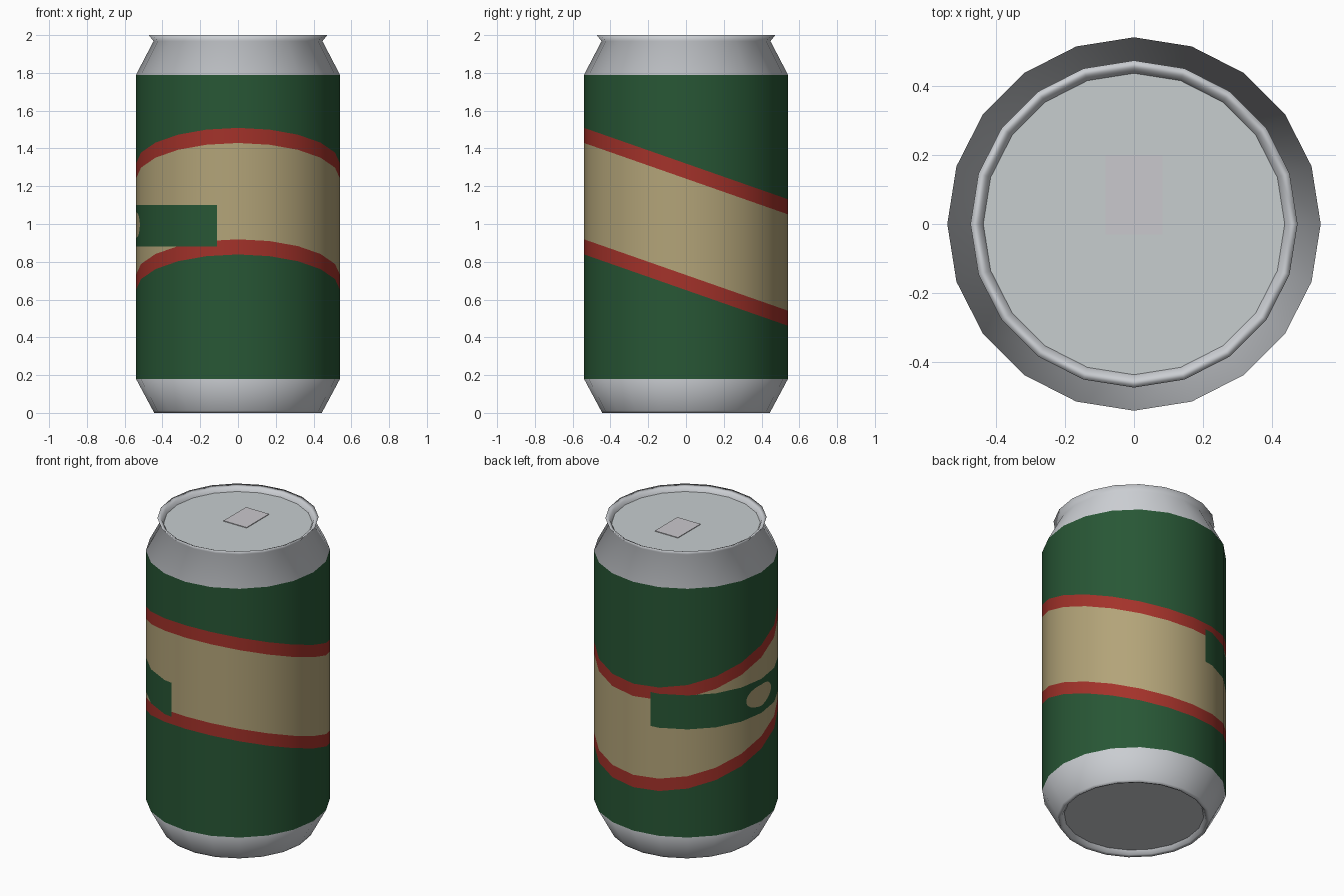
import bpy, bmesh, math
from mathutils import Vector

if "Cube" in bpy.data.objects:
    bpy.data.objects.remove(bpy.data.objects["Cube"])

SIDES = 20
SLEEVE_LOW, SLEEVE_HIGH = 0.18, 1.79
SLOPE = 0.35                       # tilt of the painted band
BAND = (0.65, 0.73, 1.24, 1.32)    # red, beige, red limits on the can axis
PATCH_X, PATCH_LOW, PATCH_HIGH = -0.11, 0.88, 1.10
OVAL_Z, OVAL_W, OVAL_H = 0.995, 0.126, 0.068


def material(name, color):
    m = bpy.data.materials.new(name)
    m.use_nodes = True
    m.diffuse_color = (*color, 1)
    m.node_tree.nodes["Principled BSDF"].inputs["Base Color"].default_value = (*color, 1)
    return m


silver = material("silver", (0.59, 0.61, 0.64))
green = material("dark green", (0.021, 0.095, 0.036))
red = material("red", (0.37, 0.032, 0.023))
beige = material("beige", (0.45, 0.37, 0.19))
lid_grey = material("lid grey", (0.57, 0.61, 0.625))
tab_grey = material("tab grey", (0.59, 0.58, 0.61))


def finish(bm, name, mats):
    mesh = bpy.data.meshes.new(name)
    bm.to_mesh(mesh)
    bm.free()
    for m in mats:
        mesh.materials.append(m)
    obj = bpy.data.objects.new(name, mesh)
    bpy.context.collection.objects.link(obj)
    return obj


def ring(bm, radius, z):
    steps = [math.tau * k / SIDES for k in range(SIDES)]
    return [bm.verts.new((radius * math.cos(a), radius * math.sin(a), z)) for a in steps]


def cut(bm, faces, point, normal):
    geom = set(faces)
    for f in faces:
        geom.update(f.edges, f.verts)
    bmesh.ops.bisect_plane(bm, geom=list(geom), dist=1e-5, plane_co=point, plane_no=normal)


def in_oval(c):
    return c.x < -0.4 and (c.y / OVAL_W) ** 2 + ((c.z - OVAL_Z) / OVAL_H) ** 2 < 1


def paint(c):
    """Material slot for a face centre: silver, green, red, beige."""
    if not SLEEVE_LOW < c.z < SLEEVE_HIGH:
        return 0
    if c.x < PATCH_X and PATCH_LOW < c.z < PATCH_HIGH:
        return 3 if in_oval(c) else 1
    level = c.z + SLOPE * c.y
    if BAND[1] < level < BAND[2]:
        return 3
    return 2 if BAND[0] < level < BAND[3] else 1


# can body: turned profile from the base recess up and over the rim
profile = [(0.41, 0.03), (0.425, 0.006), (0.443, 0), (0.45, 0.012),
           (0.54, SLEEVE_LOW), (0.54, SLEEVE_HIGH), (0.447, 1.968),
           (0.473, 2.0), (0.447, 1.988), (0.436, 1.965)]
bm = bmesh.new()
rings = [ring(bm, r, z) for r, z in profile]
for low, high in zip(rings, rings[1:]):
    for k in range(SIDES):
        n = (k + 1) % SIDES
        bm.faces.new((low[k], low[n], high[n], high[k]))


def sleeve(test=lambda c: True):
    found = []
    for f in bm.faces:
        c = f.calc_center_median()
        if SLEEVE_LOW < c.z < SLEEVE_HIGH and test(c):
            found.append(f)
    return found


# slanted band edges
for level in BAND:
    cut(bm, sleeve(), (0, 0, level), Vector((0, SLOPE, 1)).normalized())

# wrapped rectangular patch
cut(bm, sleeve(), (PATCH_X, 0, 0), (1, 0, 0))
for z in (PATCH_LOW, PATCH_HIGH):
    cut(bm, sleeve(lambda c: c.x < PATCH_X), (0, 0, z), (0, 0, 1))

# oval in the middle of the patch, trimmed by tangent planes
tangents = []
for k in range(SIDES):
    a = math.tau * k / SIDES
    point = Vector((0, OVAL_W * math.cos(a), OVAL_Z + OVAL_H * math.sin(a)))
    normal = Vector((0, math.cos(a) / OVAL_W, math.sin(a) / OVAL_H)).normalized()
    inside = sleeve(lambda c: c.x < -0.5 and PATCH_LOW < c.z < PATCH_HIGH
                    and all((c - p).dot(n) < 0 for p, n in tangents))
    cut(bm, inside, point, normal)
    tangents.append((point, normal))

for f in bm.faces:
    f.material_index = paint(f.calc_center_median())
body = finish(bm, "can_body", [silver, green, red, beige])

# smooth shading, with round normals on the painted sleeve
bpy.ops.object.select_all(action="DESELECT")
body.select_set(True)
bpy.context.view_layer.objects.active = body
bpy.ops.object.shade_smooth_by_angle(angle=math.radians(40))
normals = []
for v in body.data.vertices:
    on_sleeve = SLEEVE_LOW - 0.001 < v.co.z < SLEEVE_HIGH + 0.001
    normals.append(Vector((v.co.x, v.co.y, 0)).normalized() if on_sleeve else Vector())
body.data.normals_split_custom_set_from_vertices(normals)

# lid and base discs
for name, radius, z, mat in (("lid", 0.436, 1.965, lid_grey), ("base", 0.41, 0.03, silver)):
    bm = bmesh.new()
    disc = ring(bm, radius, z)
    bm.faces.new(disc if name == "lid" else disc[::-1])
    finish(bm, name, [mat])

# pull tab plate
bm = bmesh.new()
bmesh.ops.create_cube(bm, size=1)
bmesh.ops.scale(bm, vec=(0.165, 0.23, 0.004), verts=bm.verts)
bmesh.ops.translate(bm, vec=(0, 0.085, 1.967), verts=bm.verts)
finish(bm, "pull_tab", [tab_grey])
